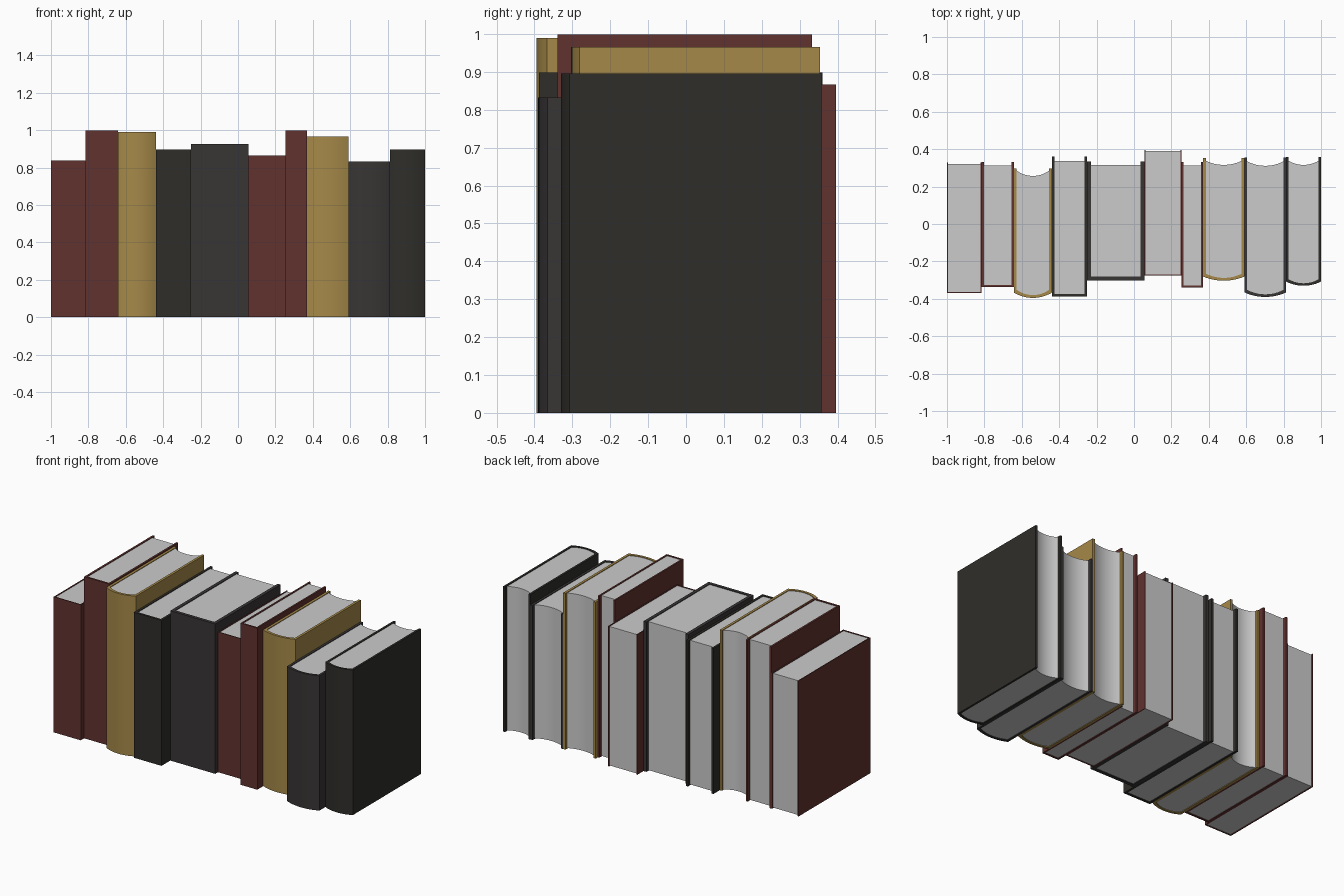
import bpy, bmesh, math

if "Cube" in bpy.data.objects:
    bpy.data.objects.remove(bpy.data.objects["Cube"])

COLORS = {
    "red": (0.12, 0.032, 0.028, 1),
    "gold": (0.38, 0.25, 0.066, 1),
    "black": (0.028, 0.027, 0.023, 1),
    "charcoal": (0.040, 0.035, 0.035, 1),
}
MATS = {}
for key, col in COLORS.items():
    MATS[key] = bpy.data.materials.new(key + "_cover")
    MATS[key].diffuse_color = col


def arc(x0, x1, y, sag, n=12):
    """Shallow bow from x0 to x1, ends at y, dipping by sag towards -y."""
    if sag == 0:
        return [(x0, y), (x1, y)]
    half = (x1 - x0) / 2
    r = (half * half + sag * sag) / (2 * sag)
    a = math.asin(half / r)
    cx, cy = (x0 + x1) / 2, y - sag + r
    return [(cx + r * math.sin(t), cy - r * math.cos(t))
            for t in (-a + 2 * a * i / n for i in range(n + 1))]


def extrude(name, pts, z0, z1, mat=None):
    """Upright prism from a plan outline."""
    bm = bmesh.new()
    face = bm.faces.new([bm.verts.new((x, y, z0)) for x, y in pts])
    res = bmesh.ops.extrude_face_region(bm, geom=[face])
    top = [v for v in res["geom"] if isinstance(v, bmesh.types.BMVert)]
    bmesh.ops.translate(bm, verts=top, vec=(0, 0, z1 - z0))
    bmesh.ops.recalc_face_normals(bm, faces=bm.faces)
    me = bpy.data.meshes.new(name)
    bm.to_mesh(me)
    bm.free()
    ob = bpy.data.objects.new(name, me)
    bpy.context.collection.objects.link(ob)
    if mat:
        me.materials.append(mat)
    bpy.ops.object.select_all(action='DESELECT')
    ob.select_set(True)
    bpy.context.view_layer.objects.active = ob
    bpy.ops.object.shade_smooth_by_angle(angle=math.radians(30))


def book(i, x0, x1, h, front, back, page_back, sag, t, color):
    side = front + sag                      # spine corner depth
    outer = arc(x0, x1, side, sag)
    inner = arc(x0 + t, x1 - t, side + t, sag)
    # U-shaped cover: boards and spine
    cover = [(x0, back)] + outer + [(x1, back), (x1 - t, back)] + inner[::-1] + [(x0 + t, back)]
    extrude(f"book_{i}_cover", cover, 0, h, MATS[color])
    # page block with hollow fore edge
    fore = arc(x0 + t, x1 - t, page_back, sag)
    extrude(f"book_{i}_pages", inner + fore[::-1], 0.004, h - 0.004)


# x0, x1, height, spine y, board back y, page back y, spine bow, board thickness, colour
BOOKS = [
    (-1.000, -0.815, 0.837, -0.370, 0.330, 0.322, 0, 0.006, "red"),
    (-0.815, -0.642, 0.998, -0.337, 0.332, 0.312, 0, 0.012, "red"),
    (-0.642, -0.439, 0.990, -0.395, 0.297, 0.285, 0.028, 0.015, "gold"),
    (-0.439, -0.251, 0.898, -0.388, 0.360, 0.337, 0, 0.014, "black"),
    (-0.251, 0.056, 0.925, -0.302, 0.335, 0.316, 0, 0.020, "charcoal"),
    (0.056, 0.254, 0.866, -0.275, 0.396, 0.390, 0, 0.005, "red"),
    (0.254, 0.369, 0.998, -0.339, 0.332, 0.312, 0, 0.010, "red"),
    (0.369, 0.591, 0.965, -0.303, 0.354, 0.338, 0.022, 0.015, "gold"),
    (0.591, 0.813, 0.832, -0.390, 0.355, 0.335, 0.024, 0.014, "charcoal"),
    (0.813, 1.000, 0.896, -0.330, 0.357, 0.338, 0.022, 0.013, "black"),
]
for i, b in enumerate(BOOKS, 1):
    book(i, *b)

for m in bpy.data.materials:
    if m.users and not m.is_grease_pencil:
        m.use_nodes = True
        m.node_tree.nodes["Principled BSDF"].inputs["Base Color"].default_value = m.diffuse_color
